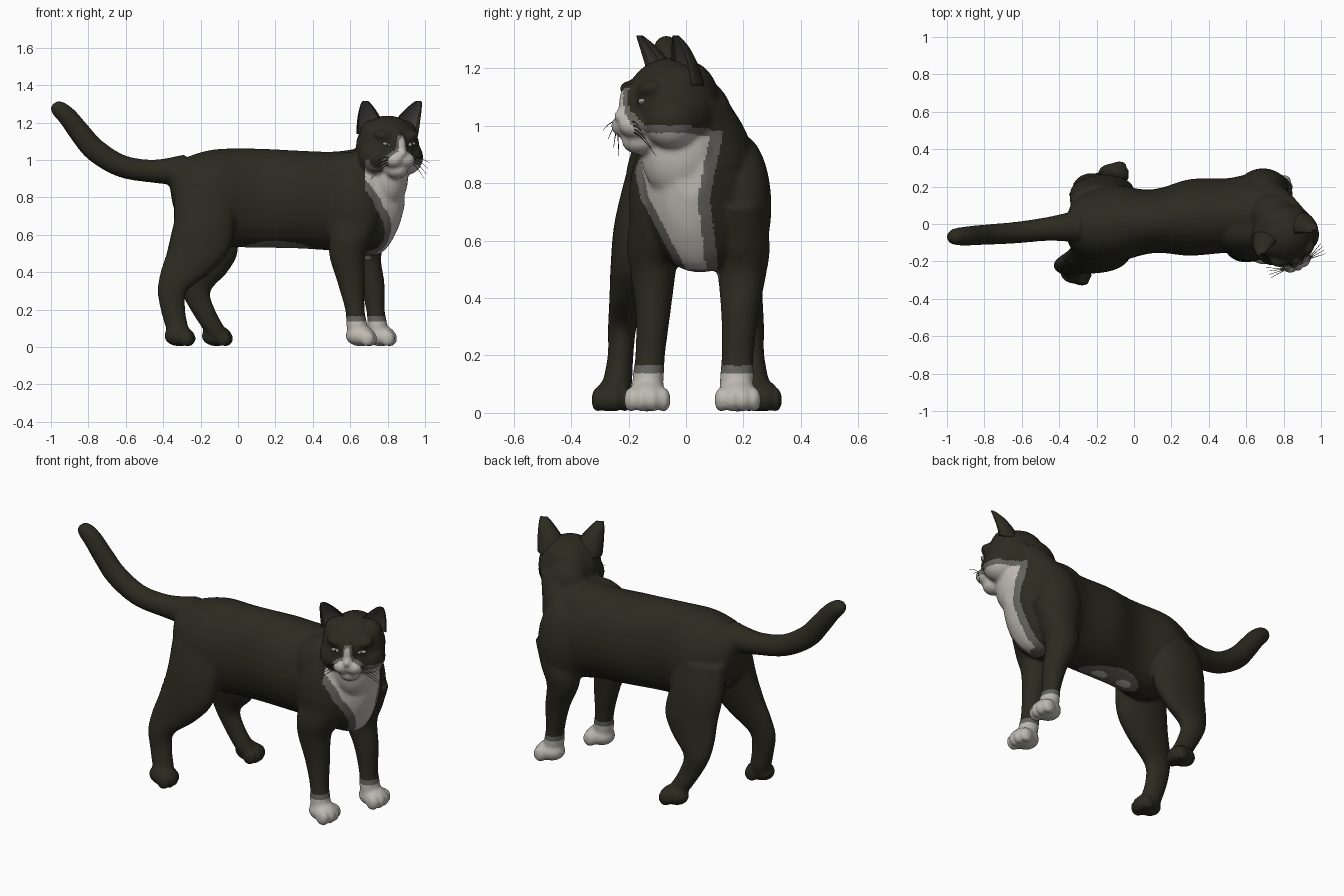
import bpy, bmesh, math
from mathutils import Vector, Matrix

if "Cube" in bpy.data.objects:
    bpy.data.objects.remove(bpy.data.objects["Cube"])

def material(name, rgb):
    m = bpy.data.materials.new(name)
    m.diffuse_color = (*rgb, 1)
    m.use_nodes = True
    m.node_tree.nodes["Principled BSDF"].inputs["Base Color"].default_value = m.diffuse_color
    return m

BLACK = material("black_fur", (0.0245, 0.0235, 0.0145))
GRAY = material("gray_fur", (0.13, 0.125, 0.112))
WHITE = material("white_fur", (0.51, 0.48, 0.44))
INNER = material("inner_ear_gray", (0.075, 0.07, 0.066))
EYE = material("pale_eye", (0.33, 0.33, 0.31))

def add_object(name, bm, mats):
    bmesh.ops.recalc_face_normals(bm, faces=bm.faces)
    me = bpy.data.meshes.new(name)
    bm.to_mesh(me)
    bm.free()
    for m in mats:
        me.materials.append(m)
    ob = bpy.data.objects.new(name, me)
    bpy.context.collection.objects.link(ob)
    for p in me.polygons:
        p.use_smooth = True
    return ob

def spline(pts, steps=5):
    """Catmull-Rom through tuples of any length."""
    v = [Vector(p) for p in pts]
    out = []
    for i in range(len(v) - 1):
        a, b, c, d = v[max(i - 1, 0)], v[i], v[i + 1], v[min(i + 2, len(v) - 1)]
        for k in range(steps):
            t = k / steps
            out.append(0.5 * (2 * b + (c - a) * t + (2 * a - 5 * b + 4 * c - d) * t * t
                              + (3 * b - a - 3 * c + d) * t ** 3))
    return out + [v[-1]]

def tube(bm, stations, axis=None, n=28):
    """Loft of ellipses; station = x, y, z, half width in y, other half width."""
    st = spline(stations)
    rings = []
    for i, s in enumerate(st):
        c = Vector(s[:3])
        t = Vector(axis) if axis else Vector(st[min(i + 1, len(st) - 1)][:3]) - Vector(st[max(i - 1, 0)][:3])
        side = Vector((0, 1, 0))
        up = t.cross(side).normalized()
        rings.append([bm.verts.new(c + side * s[3] * math.cos(2 * math.pi * k / n)
                                   + up * s[4] * math.sin(2 * math.pi * k / n)) for k in range(n)])
    for a, b in zip(rings, rings[1:]):
        for k in range(n):
            bm.faces.new((a[k], a[(k + 1) % n], b[(k + 1) % n], b[k]))
    bm.faces.new(rings[0])
    bm.faces.new(rings[-1])

def blob(bm, c, r, frame=Matrix(), tilt=0):
    m = frame @ Matrix.Translation(c) @ Matrix.Rotation(tilt, 4, 'Y') @ Matrix.Diagonal((*r, 1))
    bmesh.ops.create_uvsphere(bm, u_segments=24, v_segments=16, radius=1, matrix=m)

# Head frame: local -y is the direction of the face
HEAD = Matrix.Translation((0.80, -0.05, 1.07)) @ Matrix.Rotation(math.radians(24), 4, 'Z')
INV = HEAD.inverted()
body = bmesh.new()

# Torso
tube(body, [(-.365, -.02, .90, .03, .04), (-.335, -.015, .85, .12, .13), (-.25, -.01, .82, .18, .205),
            (-.12, 0, .80, .21, .258), (.05, .01, .797, .175, .265), (.15, .02, .795, .175, .265),
            (.3, .035, .79, .205, .262), (.5, .045, .78, .2, .265), (.65, .05, .775, .22, .285),
            (.77, .045, .78, .18, .275), (.85, .025, .80, .11, .18), (.89, .02, .83, .05, .08)], (1, 0, 0))
# Shoulders, neck and throat
blob(body, (.62, -.10, .73), (.14, .10, .24))
blob(body, (.69, .19, .72), (.135, .108, .25))
blob(body, (.63, .10, .87), (.2, .135, .175))
blob(body, (.60, -.03, .87), (.2, .135, .175))
tube(body, [(.67, .05, .86, .2, .2), (.74, .035, .98, .175, .14), (.79, .0, 1.08, .15, .14)], (0, 0, 1))
blob(body, (.75, .055, 1.01), (.13, .11, .15))
blob(body, (.79, -.005, 1.09), (.145, .12, .14))
blob(body, (.80, -.02, .91), (.11, .14, .17))

# Tail
tube(body, [(-.28, -.01, .945, .09, .085), (-.45, -.025, .94, .065, .062), (-.62, -.045, .967, .058, .06),
            (-.76, -.055, 1.05, .055, .062), (-.84, -.06, 1.14, .053, .058), (-.91, -.065, 1.23, .05, .052),
            (-.965, -.068, 1.28, .042, .042), (-.985, -.07, 1.302, .02, .02)])

# Paws with toes
def paw(x, y, s):
    blob(body, (x - .005, y, .06), (.08, .07 * s, .056))
    for i in (-1.5, -.5, .5, 1.5):
        blob(body, (x + .052 - abs(i) * .014, y + i * .038 * s, .046), (.04, .025 * s, .044))

# Front legs and hind legs, far side mirrored and stepped forward
front = [(.63, -.10, .72, .09, .14), (.60, -.115, .58, .09, .115), (.585, -.115, .48, .078, .095),
         (.605, -.115, .34, .06, .072), (.625, -.125, .2, .052, .052), (.635, -.132, .12, .055, .056),
         (.64, -.135, .05, .05, .05)]
hind = [(-.17, -.11, .83, .10, .17), (-.18, -.155, .66, .095, .165), (-.215, -.185, .51, .078, .165),
        (-.28, -.205, .4, .062, .135), (-.35, -.222, .3, .05, .08), (-.348, -.228, .2, .045, .066),
        (-.325, -.24, .1, .052, .06), (-.315, -.25, .05, .05, .05)]
step = lambda z: max(0, .23 * (1 - z / .65))
tube(body, front, (0, 0, 1))
tube(body, [(x + .09 + .02 * (z < .4), .08 - y - .05 * max(0, .4 - z) / .4, z, a * 1.08, b * .95)
            for x, y, z, a, b in front], (0, 0, 1))
tube(body, hind, (0, 0, 1))
tube(body, [(x + step(z), -y, z, a, b) for x, y, z, a, b in hind], (0, 0, 1))
paw(.66, -.135, 1)
paw(.768, .18, 1)
paw(-.31, -.26, .85)
paw(-.11, .265, .85)

# Head: skull, cheeks, bridge, muzzle, nose, chin, brow
blob(body, (0, 0, 0), (.172, .165, .168), HEAD)
blob(body, (0, -.16, .0), (.035, .04, .08), HEAD)
blob(body, (0, -.19, -.035), (.024, .03, .022), HEAD)
blob(body, (0, -.12, -.125), (.06, .065, .045), HEAD)
for s in (-1, 1):
    blob(body, (s * .09, -.04, -.055), (.09, .10, .095), HEAD)
    blob(body, (s * .09, -.01, .07), (.07, .08, .075), HEAD)
    blob(body, (s * .034, -.155, -.07), (.052, .058, .044), HEAD)
    blob(body, (s * .07, -.115, .055), (.06, .045, .03), HEAD, s * -.25)

# Fuse into one smooth skin
cat = add_object("cat_body", body, [BLACK, GRAY, WHITE])
rm = cat.modifiers.new("fuse", 'REMESH')
rm.mode = 'VOXEL'
rm.voxel_size = 0.0095
sm = cat.modifiers.new("soften", 'SMOOTH')
sm.factor, sm.iterations = 0.5, 9
dg = bpy.context.evaluated_depsgraph_get()
skin = bpy.data.meshes.new_from_object(cat.evaluated_get(dg))
cat.modifiers.clear()
cat.data = skin
skin.materials.clear()
for m in (BLACK, GRAY, WHITE):
    skin.materials.append(m)

# Fur markings: positive margin is white, a narrow rim is gray
def marking(p, n):
    x, y, z = p
    d = -1
    if x > .5 and z < .3:
        d = .138 - z
    if x > .68 and .42 < z < 1.02:
        mid, half = -.045 + max(0, .75 - z) * .32, .035 + (z - .5) * .2
        edge = half - abs(y - mid)
        d = max(d, min(edge * (.6 if y > mid else .9), z - .5, .975 - z - .15 * max(0, y)))
    q = INV @ p
    if q.y < -.09 and z > .88:
        d = max(d, 2 * (.083 - math.hypot(q.x, (q.z + .097) * 1.15)),
                2.5 * min(.02 - abs(q.x) - .2 * q.z, .05 - q.z))
    if n.z < -.6 and .45 < z < .62 and 0 < x < .42:
        e = math.hypot((x - .2) / .2, (y - .02) / .09)
        spots = min(math.hypot((x - c) / .05, (y - .03) / .03) for c in (.1, .27))
        return 2 if spots < 1 else int(e < 1)
    return 2 if d > 0 else 1 if d > -.026 else 0

for p in skin.polygons:
    p.use_smooth = True
    p.material_index = marking(p.center, p.normal)

# Ears: crescent sections, gray inside
for s, side in ((-1, "left"), (1, "right")):
    bm = bmesh.new()
    n, rings = 20, []
    for e in spline([(.10, -.005, .07, .078, .08), (.112, -.02, .14, .07, .066),
                     (.135, -.04, .20, .046, .045), (.152, -.055, .238, .024, .02),
                     (.155, -.057, .245, .014, .012)], 4):
        ring = []
        for k in range(n):
            a = 2 * math.pi * k / n
            dy = math.sin(a) if math.sin(a) > 0 else -.4 * math.sin(a)
            ring.append(bm.verts.new(HEAD @ Vector((s * (e[0] + e[3] * math.cos(a)), e[1] + e[4] * dy, e[2]))))
        rings.append(ring)
    for a, b in zip(rings, rings[1:]):
        for k in range(n):
            f = bm.faces.new((a[k], a[(k + 1) % n], b[(k + 1) % n], b[k]))
            f.material_index = int(math.sin(2 * math.pi * (k + .5) / n) < -.5)
    bm.faces.new(rings[0])
    bm.faces.new(rings[-1])
    add_object(side + "_ear", bm, [BLACK, INNER])

# Eyes with dark pupils
for name, r, y, mat in (("eyes", (.025, .012, .010), -.15, EYE), ("pupils", (.006, .006, .009), -.158, BLACK)):
    bm = bmesh.new()
    for s in (-1, 1):
        blob(bm, (s * .073, y, .014), r, HEAD, s * -.25)
    add_object(name, bm, [mat])

# Ragged fur behind the thighs
bm = bmesh.new()
rot = Vector((-1, 0, -.9)).to_track_quat('Z', 'Y').to_matrix().to_4x4()
for x, y, z, a, b in spline(hind[1:3], 5):
    for s in (-1, 1):
        c = (x - b + .015 + (step(z) if s > 0 else 0), s * abs(y), z)
        bmesh.ops.create_cone(bm, cap_ends=True, segments=8, radius1=.03, radius2=.002, depth=.04,
                              matrix=Matrix.Translation(c) @ rot)
add_object("thigh_fur", bm, [BLACK])

# Whiskers
cu = bpy.data.curves.new("whiskers", 'CURVE')
cu.dimensions = '3D'
cu.bevel_depth, cu.bevel_resolution = .002, 0
for s in (-1, 1):
    for i in range(4):
        sp = cu.splines.new('POLY')
        sp.points.add(3)
        for k in range(4):
            t = k / 3
            q = HEAD @ Vector((s * (.06 + .10 * t), -.18 + .02 * t * i - .01 * t,
                               -.055 - .01 * i + t * (.01 - .02 * i) - .04 * t * t))
            sp.points[k].co = (*q, 1)
            sp.points[k].radius = 1.2 - t * .8
cu.materials.append(BLACK)
bpy.context.collection.objects.link(bpy.data.objects.new("whiskers", cu))
